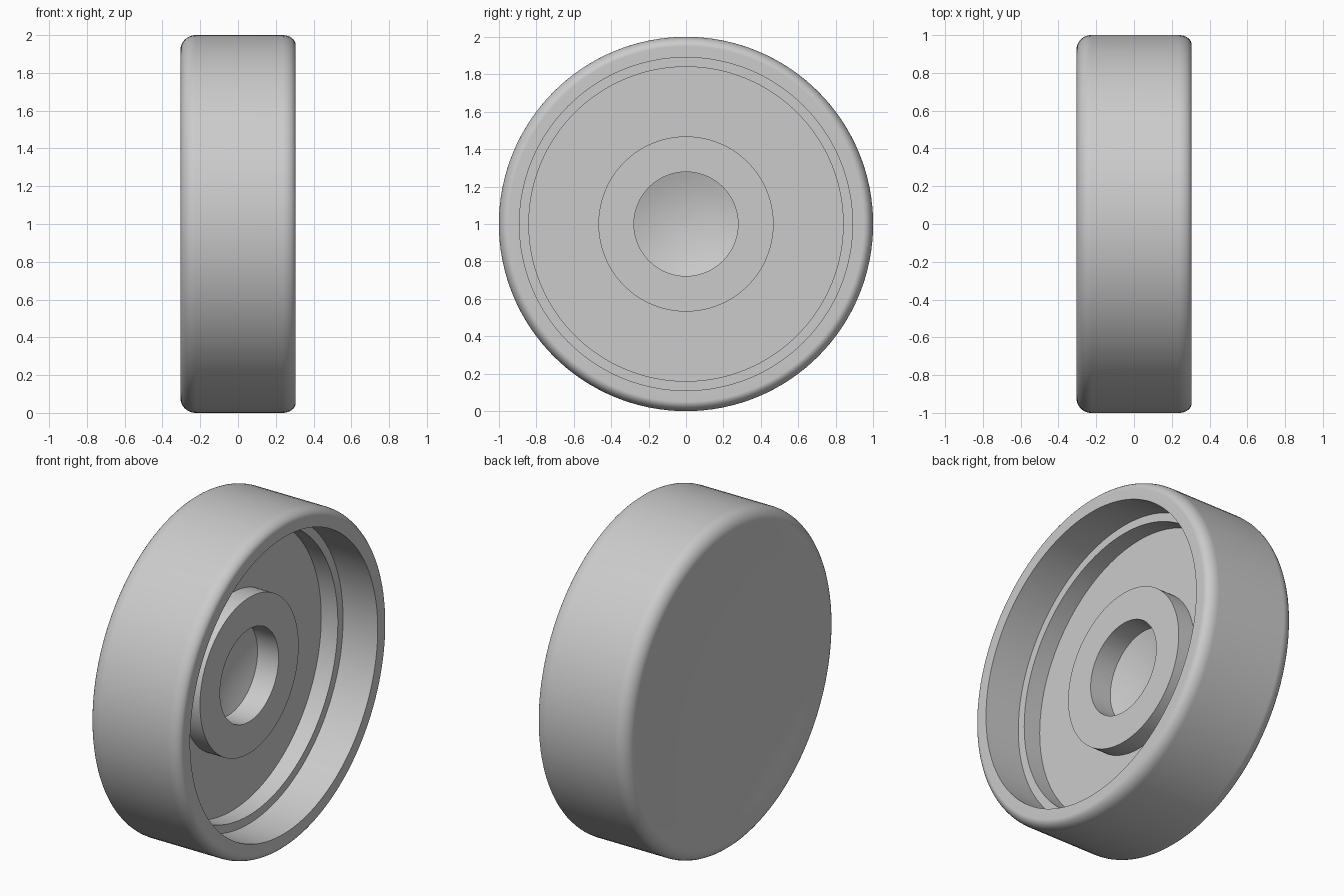
import bpy, bmesh
from math import sin, cos, tau, radians
from mathutils import Vector

cube = bpy.data.objects.get("Cube")
if cube:
    bpy.data.objects.remove(cube)

HALF = 0.305      # half of the wheel width
RADIUS = 1.0
SEGMENTS = 128


def arc(cx, cr, rx, rr, start, end, steps=8):
    """Elliptical arc of (x, radius) points, angles in degrees from +x."""
    angles = [radians(start + (end - start) * i / steps) for i in range(steps + 1)]
    return [(cx + rx * cos(a), cr + rr * sin(a)) for a in angles]


def dish(edge_x, radius, depth, steps=10):
    """Shallow bowl from its edge to the axis, sunk by depth along x."""
    return [(edge_x + depth * (1 - t * t), radius * t)
            for t in (1 - i / steps for i in range(steps + 1))]


def lathe(name, profile, material):
    """Spin a profile of (x, radius) points round the wheel axle."""
    bm = bmesh.new()
    verts = [bm.verts.new((x, 0, r)) for x, r in profile]
    edges = [bm.edges.new(pair) for pair in zip(verts, verts[1:])]
    bmesh.ops.spin(bm, geom=verts + edges, cent=(0, 0, 0), axis=(1, 0, 0),
                   angle=tau, steps=SEGMENTS)
    bmesh.ops.remove_doubles(bm, verts=bm.verts, dist=0.0001)
    bmesh.ops.recalc_face_normals(bm, faces=bm.faces)
    mesh = bpy.data.meshes.new(name)
    bm.to_mesh(mesh)
    bm.free()
    mesh.materials.append(material)
    obj = bpy.data.objects.new(name, mesh)
    obj.location = Vector((0, 0, RADIUS))
    bpy.context.collection.objects.link(obj)
    bpy.ops.object.select_all(action="DESELECT")
    obj.select_set(True)
    bpy.context.view_layer.objects.active = obj
    bpy.ops.object.shade_smooth_by_angle(angle=radians(30))
    # Keeps the flat faces flat beside the rounded edges
    weighted = obj.modifiers.new("flat_face_normals", "WEIGHTED_NORMAL")
    weighted.keep_sharp = True


grey = bpy.data.materials.new("plain grey")
grey.use_nodes = True
grey.diffuse_color = (0.6, 0.6, 0.6, 1)
grey.node_tree.nodes["Principled BSDF"].inputs["Base Color"].default_value = grey.diffuse_color

# Gently hollowed back and rounded outer wall
back_round, rim_x, rim_r = 0.08, 0.07, 0.05
profile = dish(-HALF, RADIUS - back_round, 0.07)[:0:-1]
profile += arc(-HALF + back_round, RADIUS - back_round, back_round, back_round, 180, 90)
profile += arc(HALF - rim_x, RADIUS - rim_r, rim_x, rim_r, 90, 0)

# Open recess with a narrow ledge, then the floor
ledge_x, floor_x = 0.075, -0.035
profile += [(HALF, 0.89), (ledge_x, 0.89), (ledge_x, 0.84), (floor_x, 0.84)]

# Raised hub with a blind bore ending in a shallow bowl
profile += [(floor_x, 0.468), (ledge_x, 0.468), (ledge_x, 0.278)]
profile += dish(-0.065, 0.278, -0.05)

lathe("wheel", profile, grey)
